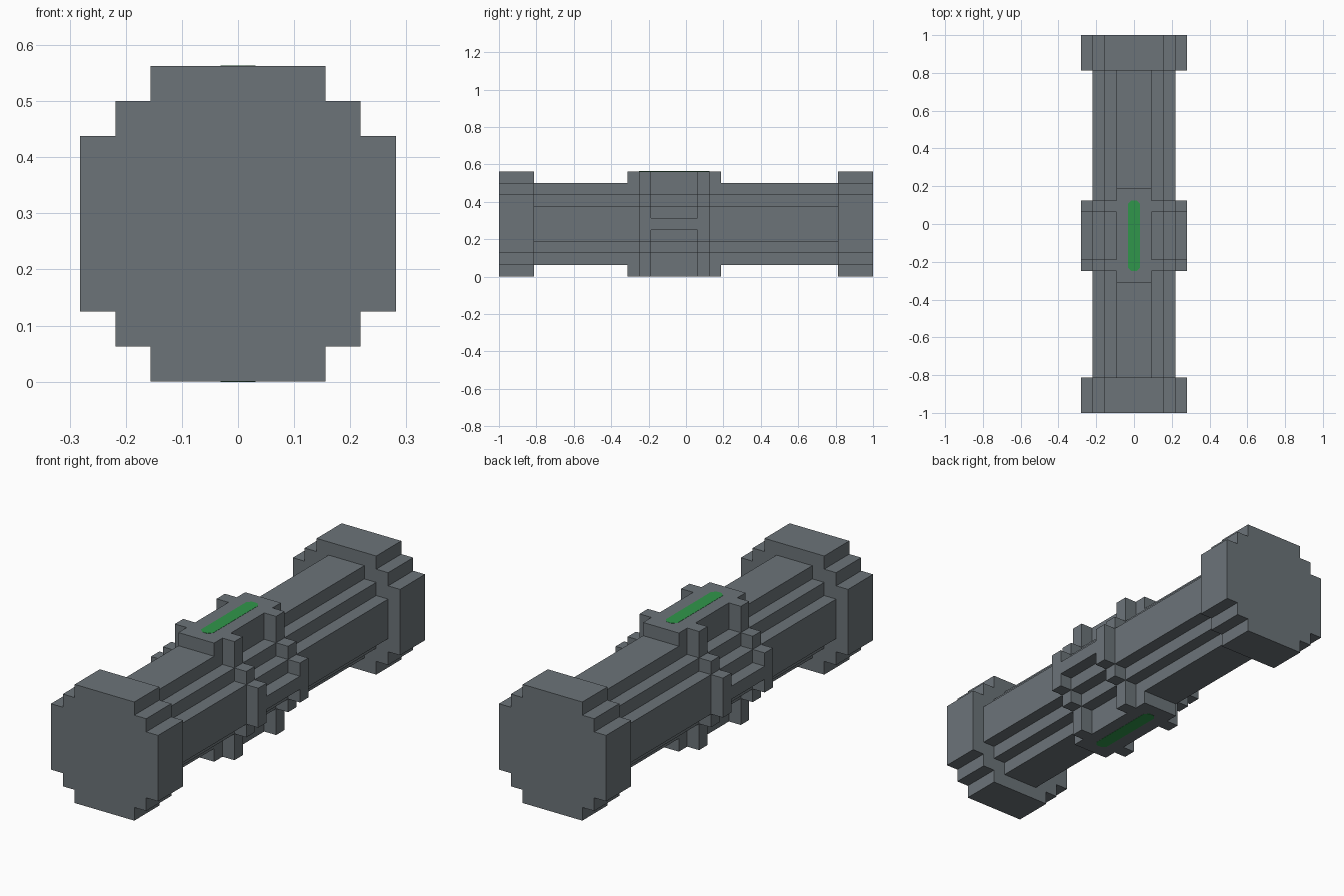
import bpy, bmesh

if "Cube" in bpy.data.objects:
    bpy.data.objects.remove(bpy.data.objects["Cube"])

U = 1 / 16            # grid unit of the blocky style
ZC = 4.5 * U          # height of the long axis
YC = -U               # middle of the clasp along the length


def material(name, rgb):
    m = bpy.data.materials.new(name)
    m.diffuse_color = (*rgb, 1)
    m.use_nodes = True
    m.node_tree.nodes["Principled BSDF"].inputs["Base Color"].default_value = m.diffuse_color
    return m


GREY = material("slate grey", (0.150, 0.174, 0.191))
GREEN = material("signal green", (0.030, 0.305, 0.070))


def make_object(name, bm, mat):
    bmesh.ops.recalc_face_normals(bm, faces=bm.faces)
    me = bpy.data.meshes.new(name)
    bm.to_mesh(me)
    bm.free()
    me.materials.append(mat)
    ob = bpy.data.objects.new(name, me)
    bpy.context.collection.objects.link(ob)
    return ob


def extrude(bm, points, vec):
    face = bm.faces.new([bm.verts.new(p) for p in points])
    new = bmesh.ops.extrude_face_region(bm, geom=[face], use_keep_orig=True)["geom"]
    bmesh.ops.translate(bm, vec=vec, verts=[g for g in new if isinstance(g, bmesh.types.BMVert)])


def stepped_prism(name, steps, y0, y1):
    """Stepped round section; steps = quarter outline corners in grid units."""
    q = []
    for i, (x, z) in enumerate(steps):
        q.append((x, z))
        if i + 1 < len(steps):
            q.append((steps[i + 1][0], z))
    ring = (q + [(-x, z) for x, z in reversed(q)]
            + [(-x, -z) for x, z in q] + [(x, -z) for x, z in reversed(q)])
    bm = bmesh.new()
    extrude(bm, [(x * U, y0, ZC + z * U) for x, z in ring], (0, y1 - y0, 0))
    return make_object(name, bm, GREY)


def boxes(name, spans):
    """Boxes given as (x0,x1,y0,y1,z0,z1) in grid units around the clasp centre."""
    bm = bmesh.new()
    for x0, x1, y0, y1, z0, z1 in spans:
        pts = [(x, YC / 2 + y * U, ZC + z0 * U) for x, y in
               ((x0 * U, y0), (x1 * U, y0), (x1 * U, y1), (x0 * U, y1))]
        extrude(bm, pts, (0, 0, (z1 - z0) * U))
    return make_object(name, bm, GREY)


YC *= 2  # clasp centre is YC / 2 = -1 grid unit

# Body tube and end caps
stepped_prism("body_tube", [(3.5, 1.5), (2.5, 2.5), (1.5, 3.5)], -13 * U, 13 * U)
cap = [(4.5, 2.5), (3.5, 3.5), (2.5, 4.5)]
stepped_prism("front_cap", cap, -16 * U, -13 * U)
stepped_prism("back_cap", cap, 13 * U, 16 * U)

# Clasp: top and bottom plates, stepped ribs, side rails
boxes("clasp_plates", [(-1.5, 1.5, -4, 4, z, z + 1) for z in (3.5, -4.5)])
ribs = []
for y in (-3, 2):
    for s in (-1, 1):
        ribs.append((*sorted((3.5 * s, 4.5 * s)), y, y + 1, -1.5, 1.5))
        for t in (-1, 1):
            ribs.append((*sorted((1.5 * s, 2.5 * s)), y, y + 1, *sorted((2.5 * t, 4.5 * t))))
            ribs.append((*sorted((2.5 * s, 3.5 * s)), y, y + 1, *sorted((1.5 * t, 2.5 * t))))
boxes("clasp_ribs", ribs)
boxes("side_rails", [(*sorted((3.5 * s, 4.5 * s)), -2, 2, -0.5, 0.5) for s in (-1, 1)])

# Green light strips with clipped corners, top and bottom
w, l, c, t = U / 2, 3 * U, 0.018, 0.001
outline = [(w, l - c), (w - c, l), (c - w, l), (-w, l - c),
           (-w, c - l), (c - w, -l), (w - c, -l), (w, c - l)]
for name, z, d in (("top_light", 9 * U, t), ("bottom_light", 0, -t)):
    bm = bmesh.new()
    extrude(bm, [(x, y - U, z - d) for x, y in outline], (0, 0, 2 * d))
    make_object(name, bm, GREEN)
